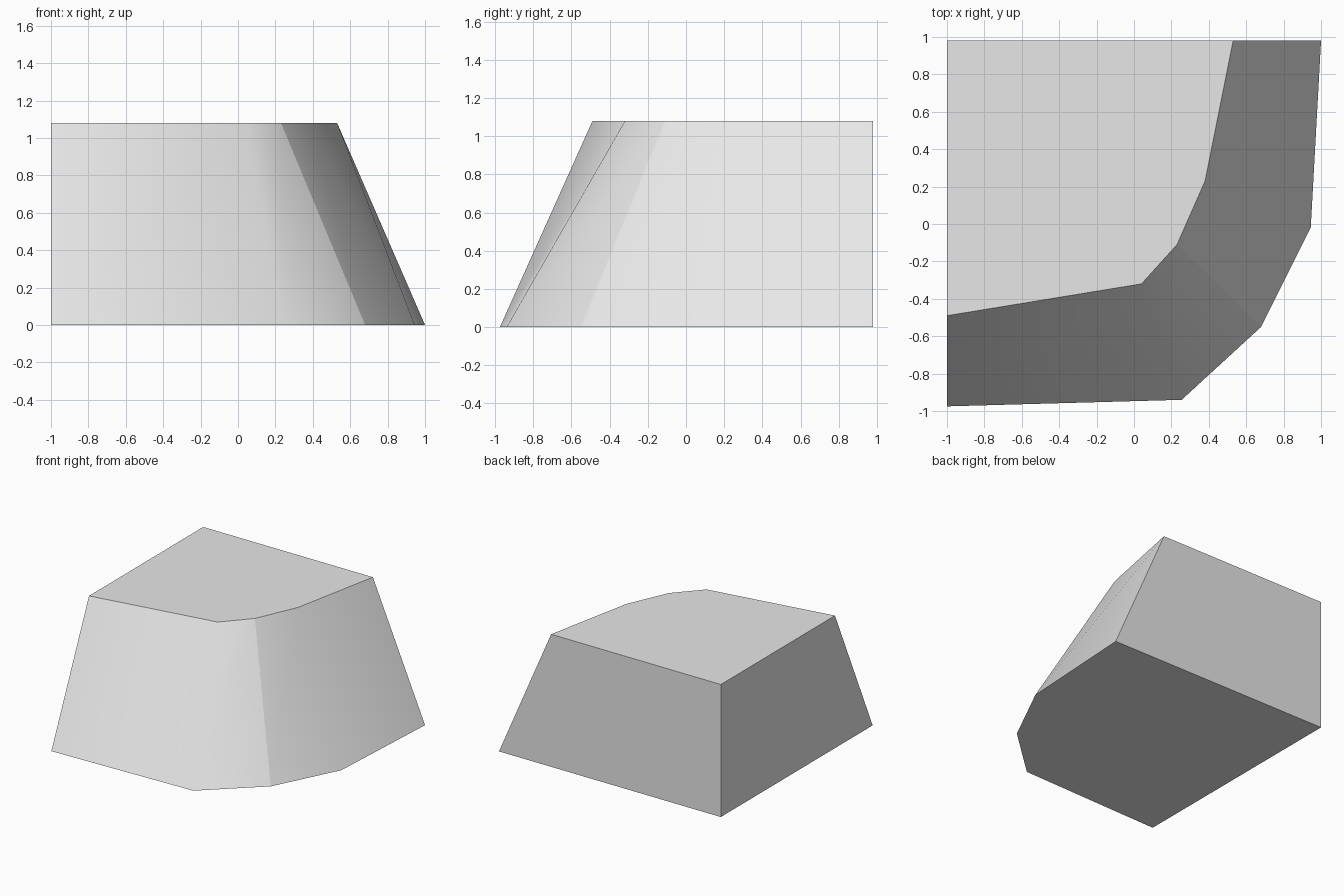
import bpy
import bmesh

cube = bpy.data.objects.get("Cube")
if cube:
    bpy.data.objects.remove(cube, do_unlink=True)

# One plain grey for the whole block
grey = bpy.data.materials.new("light_grey")
grey.use_nodes = True
colour = (0.8, 0.8, 0.8, 1)
grey.diffuse_color = colour
grey.node_tree.nodes["Principled BSDF"].inputs["Base Color"].default_value = colour

# Matching outlines of the base and the top, from the back right corner round the front
HEIGHT = 1.08
base = [(-1, 0.98), (-1, -0.975), (0.255, -0.94), (0.68, -0.55), (0.945, -0.02), (1, 0.98)]
top = [(-1, 0.98), (-1, -0.49), (0.04, -0.32), (0.23, -0.11), (0.38, 0.23), (0.53, 0.98)]

bm = bmesh.new()
low = [bm.verts.new((x, y, 0)) for x, y in base]
high = [bm.verts.new((x, y, HEIGHT)) for x, y in top]
bm.faces.new(reversed(low))
bm.faces.new(high)

# Walls: the sloping front is smooth, the two straight walls are flat
count = len(base)
for i in range(count):
    j = (i + 1) % count
    wall = bm.faces.new((low[i], low[j], high[j], high[i]))
    wall.smooth = 1 <= i <= 4

# Keep the rims and corners crisp, with one crease down the middle of the curve
for edge in bm.edges:
    edge.smooth = all(f.smooth for f in edge.link_faces)
bm.edges.get((low[3], high[3])).smooth = False

bmesh.ops.recalc_face_normals(bm, faces=bm.faces)
mesh = bpy.data.meshes.new("sloped_corner_block")
bm.to_mesh(mesh)
bm.free()
mesh.materials.append(grey)
block = bpy.data.objects.new("sloped_corner_block", mesh)
bpy.context.collection.objects.link(block)
